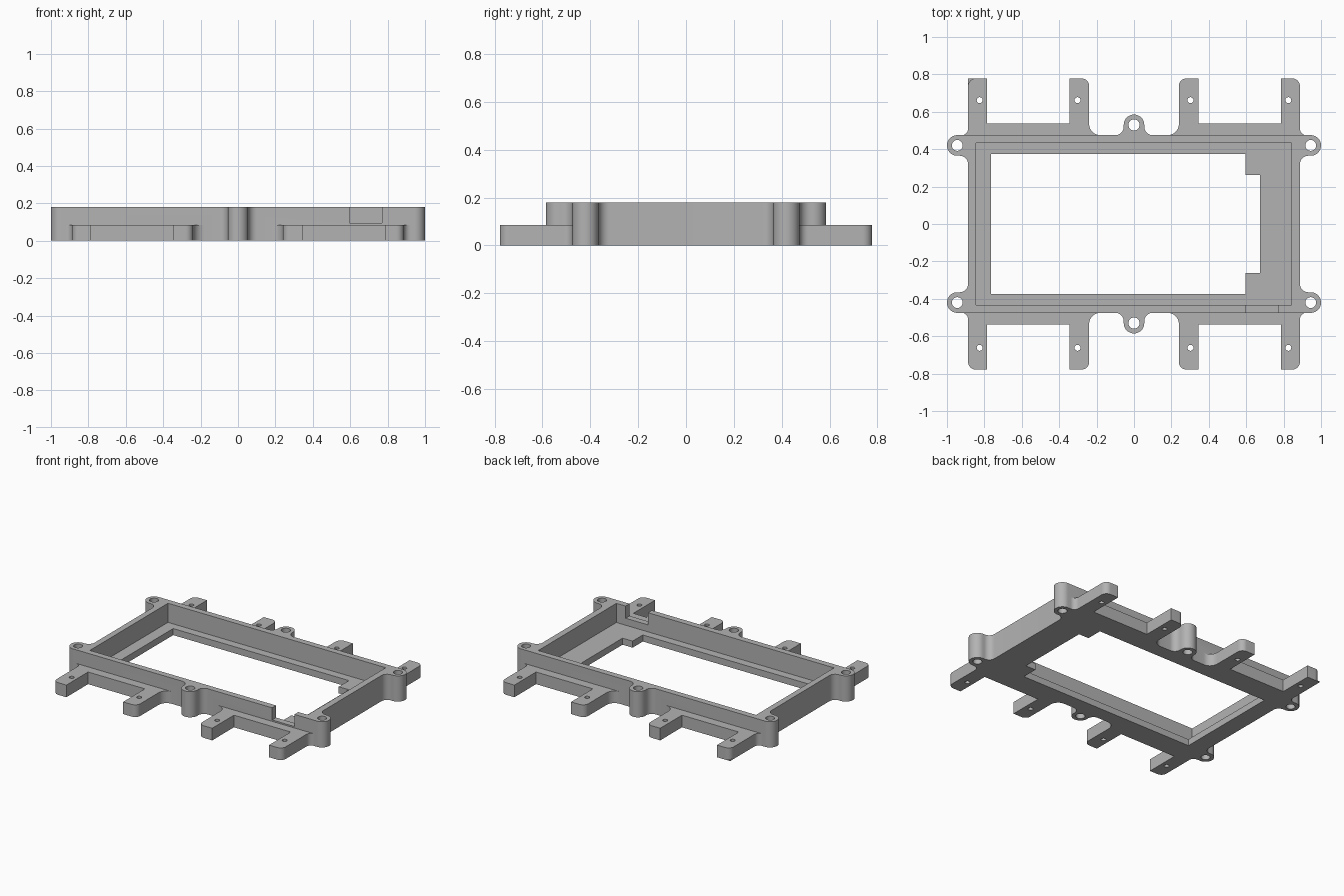
import bpy, bmesh
from math import cos, sin, radians

cube = bpy.data.objects.get("Cube")
if cube:
    bpy.data.objects.remove(cube, do_unlink=True)

grey = bpy.data.materials.new("plain grey")
grey.use_nodes = True
grey.diffuse_color = (0.45, 0.45, 0.45, 1)
grey.node_tree.nodes["Principled BSDF"].inputs["Base Color"].default_value = grey.diffuse_color

HEIGHT, TAB_TOP, FLOOR = 0.18, 0.085, 0.046
QUADRANTS = [(1, 1), (-1, 1), (-1, -1), (1, -1)]


def arc(cx, cy, r, start, end, steps=10):
    angles = [radians(start + (end - start) * i / steps) for i in range(steps + 1)]
    return [(cx + r * cos(a), cy + r * sin(a)) for a in angles]


def prism(name, outline, z0, z1):
    """Extrude a flat outline between two heights."""
    bm = bmesh.new()
    base = bm.faces.new([bm.verts.new((x, y, z0)) for x, y in outline])
    top = bmesh.ops.extrude_face_region(bm, geom=[base])["geom"]
    bmesh.ops.translate(bm, vec=(0, 0, z1 - z0),
                        verts=[g for g in top if isinstance(g, bmesh.types.BMVert)])
    bmesh.ops.recalc_face_normals(bm, faces=bm.faces)
    mesh = bpy.data.meshes.new(name)
    bm.to_mesh(mesh)
    bm.free()
    mesh.materials.append(grey)
    obj = bpy.data.objects.new(name, mesh)
    bpy.context.collection.objects.link(obj)
    return obj


def rect(x0, x1, y0, y1):
    return [(x0, y0), (x1, y0), (x1, y1), (x0, y1)]


def combine(target, tool, operation):
    mod = target.modifiers.new(operation, "BOOLEAN")
    mod.operation, mod.solver, mod.object = operation, "EXACT", tool
    bpy.context.view_layer.objects.active = target
    bpy.ops.object.modifier_apply(modifier=mod.name)
    bpy.data.objects.remove(tool, do_unlink=True)


# Rim with corner lugs and centre bosses: one quarter, mirrored around
quarter = (arc(0.932, 0.32, 0.045, 180, 90) + arc(0.945, 0.42, 0.055, -90, 90, 20)
           + arc(0.1, 0.52, 0.045, 270, 180) + arc(0, 0.53, 0.055, 0, 90))
outline = []
for sx, sy in QUADRANTS:
    part = [(x * sx, y * sy) for x, y in quarter]
    if sx * sy < 0:
        part.reverse()
    for p in part:
        if not outline or abs(p[0] - outline[-1][0]) + abs(p[1] - outline[-1][1]) > 1e-4:
            outline.append(p)
frame = prism("mounting_frame", outline, 0, HEIGHT)

# Low strips with two mounting tabs each
tabs = ([(0.922, 0.45)] + arc(0.922, 0.51, 0.035, 270, 180)
        + arc(0.847, 0.738, 0.04, 0, 90)
        + [(0.785, 0.778), (0.785, 0.538), (0.345, 0.538), (0.345, 0.778)]
        + arc(0.28, 0.738, 0.04, 90, 180)
        + arc(0.18, 0.535, 0.06, 0, -90) + [(0.18, 0.45)])
for sx, sy in QUADRANTS:
    combine(frame, prism("tab_strip", [(x * sx, y * sy) for x, y in tabs], 0, TAB_TOP), "UNION")

# Thin square foot under one rounded tab corner
combine(frame, prism("corner_foot", rect(-0.887, -0.84, 0.73, 0.778), 0, 0.004), "UNION")

# Recess, stepped window and cable notch in the front wall
combine(frame, prism("recess", rect(-0.845, 0.842, -0.432, 0.432), FLOOR, 0.3), "DIFFERENCE")
window = [(-0.765, -0.375), (0.597, -0.375), (0.597, -0.262), (0.675, -0.262),
          (0.675, 0.262), (0.597, 0.262), (0.597, 0.375), (-0.765, 0.375)]
combine(frame, prism("window", window, -0.1, 0.3), "DIFFERENCE")
combine(frame, prism("notch", rect(0.597, 0.77, -0.5, -0.42), 0.095, 0.3), "DIFFERENCE")

# Screw holes in the lugs, bosses and tabs
holes = [(0, sy * 0.53, 0.03) for sy in (1, -1)]
for sx, sy in QUADRANTS:
    holes += [(sx * 0.945, sy * 0.42, 0.029), (sx * 0.825, sy * 0.662, 0.016),
              (sx * 0.302, sy * 0.662, 0.016)]
for x, y, r in holes:
    combine(frame, prism("hole", arc(x, y, r, 0, 345, 23), -0.1, 0.3), "DIFFERENCE")

# Smooth the rounded walls, keep hard edges
bpy.ops.object.select_all(action="DESELECT")
frame.select_set(True)
bpy.context.view_layer.objects.active = frame
bpy.ops.object.shade_smooth_by_angle(angle=radians(25))
